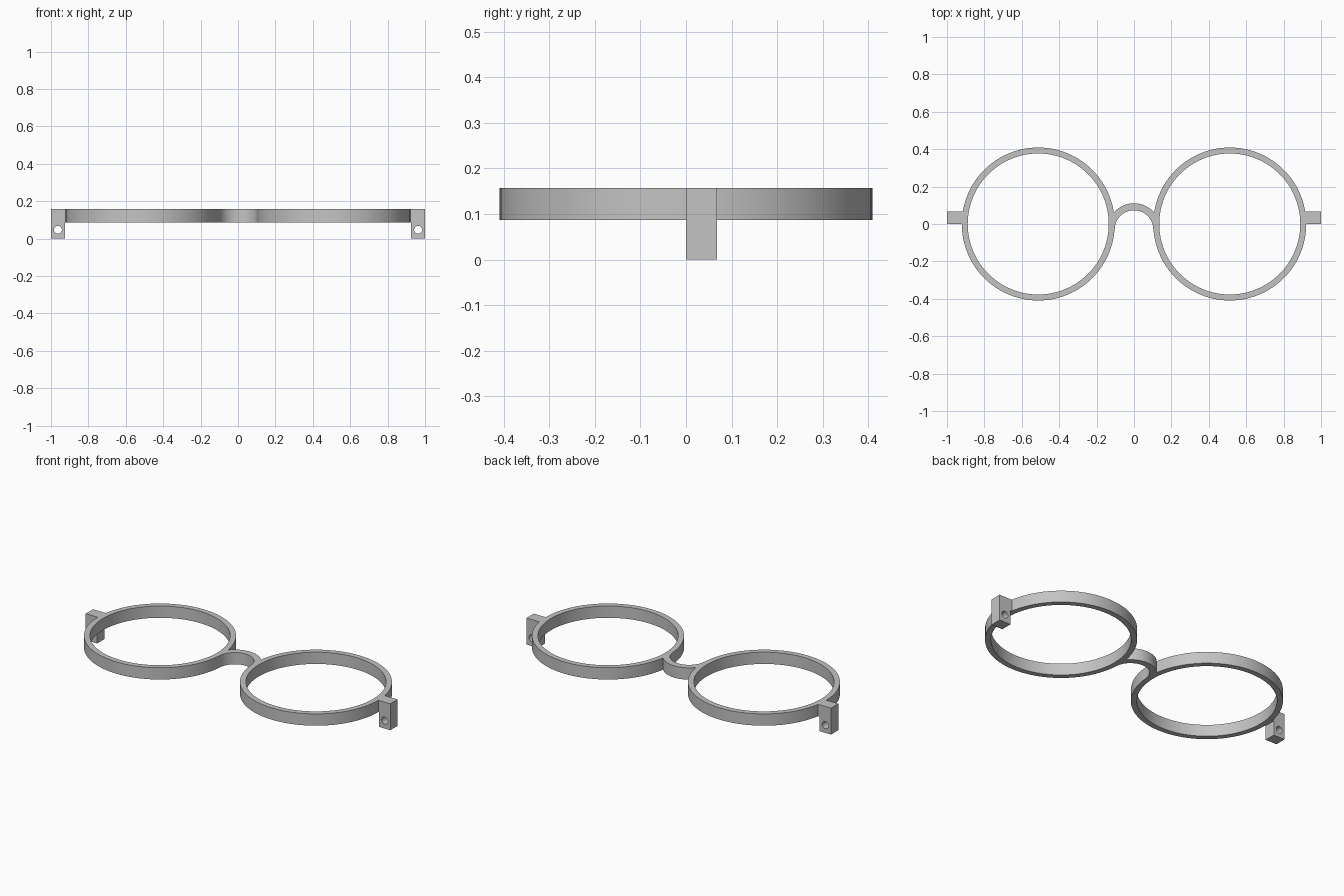
import bpy, bmesh
from math import cos, sin, radians, pi
from mathutils import Matrix

cube = bpy.data.objects.get("Cube")
if cube:
    bpy.data.objects.remove(cube, do_unlink=True)

grey = bpy.data.materials.new("frame_grey")
grey.use_nodes = True
colour = (0.55, 0.55, 0.55, 1)
grey.diffuse_color = colour
grey.node_tree.nodes["Principled BSDF"].inputs["Base Color"].default_value = colour

RIM_X, RIM_R, RIM_INNER = 0.512, 0.409, 0.377
LOW, HIGH = 0.087, 0.157
MID, HALF = (LOW + HIGH) / 2, (HIGH - LOW) / 2


def arc(cx, cy, r, start, end, steps):
    angles = [radians(start + (end - start) * i / steps) for i in range(steps + 1)]
    return [(cx + r * cos(a), cy + r * sin(a)) for a in angles]


def circle(cx, cy, r, steps):
    return arc(cx, cy, r, 0, 360, steps)[:-1]


def plate(name, outlines, half_depth, matrix):
    """Extrude a filled flat outline (with holes) into a solid mesh."""
    curve = bpy.data.curves.new(name + "_outline", 'CURVE')
    curve.dimensions = '2D'
    curve.fill_mode = 'BOTH'
    curve.extrude = half_depth
    for points in outlines:
        spline = curve.splines.new('POLY')
        spline.points.add(len(points) - 1)
        for p, (x, y) in zip(spline.points, points):
            p.co = (x, y, 0, 1)
        spline.use_cyclic_u = True
    helper = bpy.data.objects.new(name + "_helper", curve)
    bpy.context.collection.objects.link(helper)
    graph = bpy.context.evaluated_depsgraph_get()
    mesh = bpy.data.meshes.new_from_object(helper.evaluated_get(graph))
    bpy.data.objects.remove(helper, do_unlink=True)
    bpy.data.curves.remove(curve)

    bm = bmesh.new()
    bm.from_mesh(mesh)
    bmesh.ops.transform(bm, matrix=matrix, verts=bm.verts)
    bmesh.ops.remove_doubles(bm, verts=bm.verts, dist=0.0001)
    bmesh.ops.recalc_face_normals(bm, faces=bm.faces)
    bm.to_mesh(mesh)
    bm.free()
    mesh.name = name
    mesh.materials.clear()
    mesh.materials.append(grey)
    obj = bpy.data.objects.new(name, mesh)
    bpy.context.collection.objects.link(obj)
    bpy.ops.object.select_all(action='DESELECT')
    obj.select_set(True)
    bpy.context.view_layer.objects.active = obj
    bpy.ops.object.shade_smooth_by_angle(angle=radians(30))
    return obj


flat = Matrix.Translation((0, 0, MID))
upright = Matrix.Translation((0, 0.034, 0)) @ Matrix.Rotation(pi / 2, 4, 'X')

for side, s in (("left", 1), ("right", -1)):
    # Round lens rim
    plate(side + "_rim", [circle(s * RIM_X, 0, RIM_R, 96),
                          circle(s * RIM_X, 0, RIM_INNER, 96)], HALF, flat)
    # Hinge lug: short arm on the rim, leg hanging down, pin hole through it
    lug = [(0.905, HIGH), (1, HIGH), (1, 0), (0.925, 0), (0.925, LOW), (0.905, LOW)]
    plate(side + "_hinge_lug", [[(s * x, z) for x, z in lug],
                                circle(s * 0.963, 0.047, 0.021, 32)], 0.034, upright)

# Arched nose bridge, its ends buried in the rims
bridge = (arc(0, -0.03, 0.141, 35, 145, 32) + [(-0.118, -0.026)]
          + arc(0, -0.03, 0.103, 178, 2, 40) + [(0.118, -0.026)])
plate("nose_bridge", [bridge], HALF, flat)
